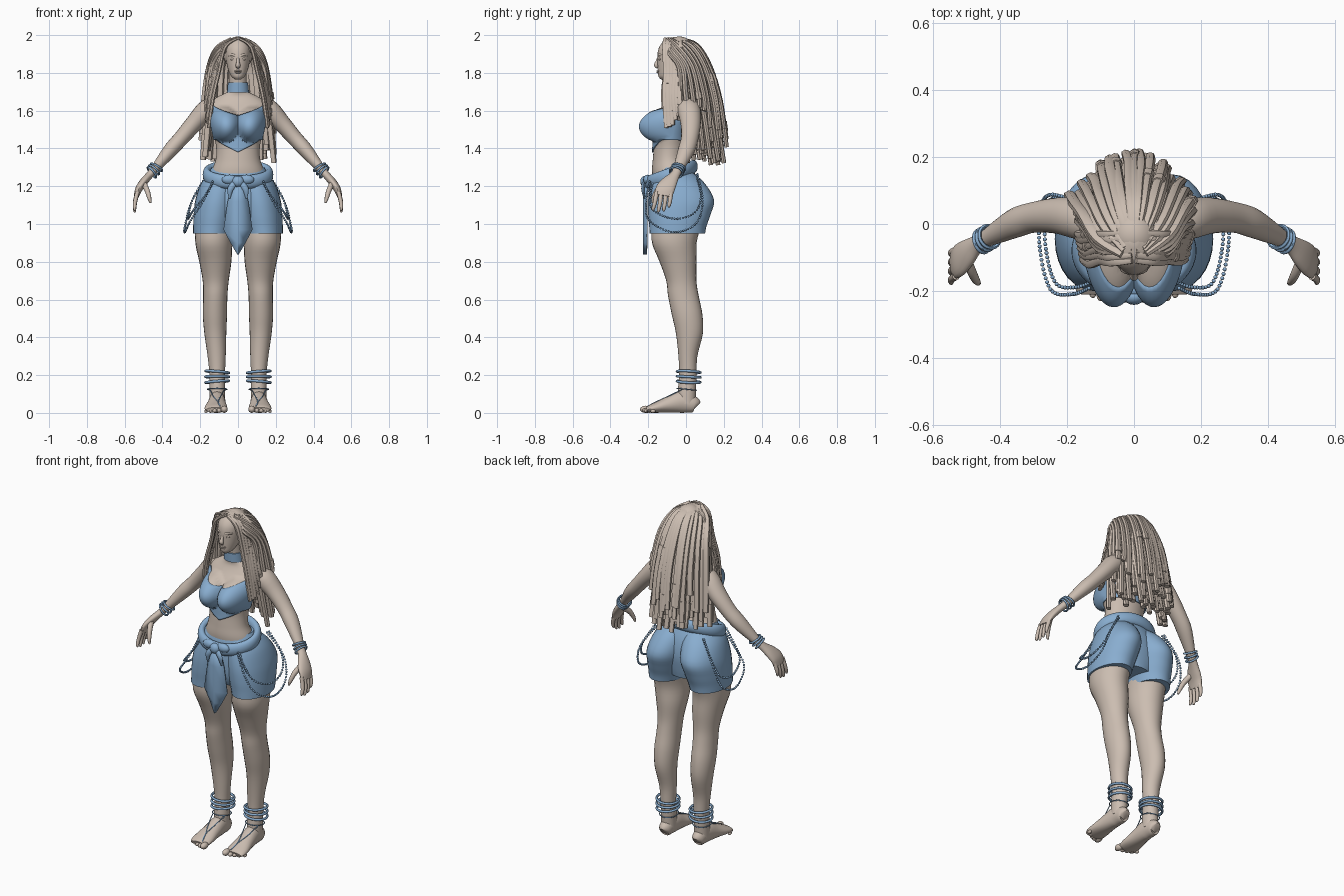
import bpy, bmesh, math, random
from mathutils import Vector, Matrix

random.seed(4)
if "Cube" in bpy.data.objects:
    bpy.data.objects.remove(bpy.data.objects["Cube"], do_unlink=True)
X, Y, Z = Vector((1, 0, 0)), Vector((0, 1, 0)), Vector((0, 0, 1))


def material(name, colour):
    mat = bpy.data.materials.new(name)
    mat.use_nodes = True
    mat.diffuse_color = colour
    mat.node_tree.nodes["Principled BSDF"].inputs["Base Color"].default_value = colour
    return mat


beige = material("warm beige", (0.60, 0.51, 0.44, 1))
blue = material("soft blue", (0.25, 0.42, 0.63, 1))


def finish(bm, name, mat, mirror=False, solid=0.0):
    """Turn a bmesh into a shaded object, optionally mirrored or thickened."""
    bmesh.ops.recalc_face_normals(bm, faces=bm.faces[:])
    mesh = bpy.data.meshes.new(name)
    bm.to_mesh(mesh)
    bm.free()
    mesh.materials.append(mat)
    obj = bpy.data.objects.new(name, mesh)
    bpy.context.collection.objects.link(obj)
    bpy.ops.object.select_all(action='DESELECT')
    obj.select_set(True)
    bpy.context.view_layer.objects.active = obj
    bpy.ops.object.shade_smooth_by_angle(angle=math.radians(45))
    if solid:
        obj.modifiers.new("Solidify", 'SOLIDIFY').thickness = solid
    if mirror:
        obj.modifiers.new("Mirror", 'MIRROR').use_mirror_merge = False


def smooth(keys, steps, closed=False):
    """Catmull-Rom interpolation of equal-length tuples."""
    n, out = len(keys), []
    for i in range(n if closed else n - 1):
        ids = [(i + k) % n if closed else min(max(i + k, 0), n - 1) for k in (-1, 0, 1, 2)]
        for j in range(steps):
            t = j / steps
            out.append([b + 0.5 * t * (c - a + t * (2*a - 5*b + 4*c - d + t * (3*(b - c) + d - a)))
                        for a, b, c, d in zip(*[keys[k] for k in ids])])
    return out if closed else out + [list(keys[-1])]


def sweep(bm, keys, ref=X, sides=16, steps=4, closed=False, flat=False):
    """Skin elliptical rings (x, y, z, radius_a, radius_b) along a path."""
    path = smooth(keys, steps, closed)
    n, rings = len(path), []
    for i, s in enumerate(path):
        c = Vector(s[:3])
        after = path[(i + 1) % n] if closed else path[min(i + 1, n - 1)]
        before = path[i - 1] if closed else path[max(i - 1, 0)]
        tangent = Z if flat else (Vector(after[:3]) - Vector(before[:3])).normalized()
        u = (ref - tangent * ref.dot(tangent)).normalized()
        v = tangent.cross(u)
        rings.append([bm.verts.new(c + u * s[3] * math.cos(a) + v * s[4] * math.sin(a))
                      for a in (math.tau * k / sides for k in range(sides))])
    for i in range(n if closed else n - 1):
        r, q = rings[i], rings[(i + 1) % n]
        for k in range(sides):
            bm.faces.new((r[k - 1], r[k], q[k], q[k - 1]))
    if not closed:
        bm.faces.new(rings[0])
        bm.faces.new(rings[-1])


def ball(bm, centre, size, seg=14):
    bmesh.ops.create_uvsphere(bm, u_segments=seg, v_segments=seg // 2 + 1, radius=1,
                              matrix=Matrix.Translation(centre) @ Matrix.Diagonal((*size, 1)))


def hoop(bm, centre, normal, radius, thick):
    turn = Z.rotation_difference(Vector(normal).normalized())
    pts = [Vector(centre) + turn @ Vector((math.cos(a), math.sin(a), 0)) * radius
           for a in (math.tau * k / 8 for k in range(8))]
    sweep(bm, [(*p, thick, thick) for p in pts], Vector(normal), 8, 3, closed=True)


def part(name, mat, keys, mirror=False, **kw):
    bm = bmesh.new()
    sweep(bm, keys, **kw)
    finish(bm, name, mat, mirror)


def look(table, at):
    """Linear lookup of a row in a sorted table."""
    for lo, hi in zip(table, table[1:]):
        if at <= hi[0]:
            f = max(0, (at - lo[0]) / (hi[0] - lo[0]))
            return [a + (b - a) * f for a, b in zip(lo, hi)][1:]
    return table[-1][1:]


# torso: height, depth centre, half width, half depth
profile = smooth([(1.2, -.07, .16, .10), (1.28, -.08, .14, .1), (1.34, -.09, .118, .086),
                  (1.4, -.085, .115, .086), (1.46, -.08, .125, .088), (1.53, -.065, .14, .09),
                  (1.59, -.045, .15, .085), (1.64, -.025, .148, .068), (1.675, -.02, .105, .054),
                  (1.7, -.03, .056, .045), (1.74, -.04, .047, .043), (1.81, -.05, .045, .043)], 5)


def skin_point(a, z, off):
    cy, rx, ry = look(profile, z)
    x, y = (rx + off) * math.sin(a), cy - (ry + off) * math.cos(a)
    if math.cos(a) > 0:
        d = ((abs(x) - .075) / .082) ** 2 + ((z - 1.53) / .095) ** 2
        y -= .095 * max(0, 1 - d) ** .7
    return Vector((x, y, z))


def shell(bm, low, high, off, rows, cols=72):
    grid = []
    for r in range(rows + 1):
        row = []
        for k in range(cols):
            a = math.tau * k / cols - math.pi
            z0, z1 = look(low, abs(a))[0], look(high, abs(a))[0]
            row.append(bm.verts.new(skin_point(a, z0 + (z1 - z0) * r / rows, off)))
        grid.append(row)
    for r, q in zip(grid, grid[1:]):
        for k in range(cols):
            bm.faces.new((r[k - 1], r[k], q[k], q[k - 1]))


bm = bmesh.new()
shell(bm, [(0, 1.2), (4, 1.2)], [(0, 1.81), (4, 1.81)], 0, 60)
finish(bm, "torso", beige)
bm = bmesh.new()
shell(bm, [(0, 1.38), (1.1, 1.445), (4, 1.44)],
      [(0, 1.575), (.5, 1.6), (1.1, 1.635), (1.6, 1.55), (4, 1.52)], .008, 20)
finish(bm, "cropped_top", blue, solid=.007)
part("choker", blue, [(0, -.036, 1.697, .058, .053), (0, -.043, 1.75, .053, .049)],
     flat=True, sides=24)

# head and face
bm = bmesh.new()
sweep(bm, [(0, -.115, 1.764, .014, .016), (0, -.105, 1.78, .034, .04), (0, -.085, 1.81, .05, .064),
           (0, -.075, 1.85, .06, .076), (0, -.068, 1.9, .066, .083), (0, -.06, 1.94, .064, .08),
           (0, -.055, 1.975, .045, .055), (0, -.05, 1.99, .012, .015)], sides=28, flat=True)
sweep(bm, [(0, -.143, 1.882, .008, .008), (0, -.153, 1.857, .009, .01),
           (0, -.158, 1.84, .013, .012), (0, -.15, 1.828, .01, .006)], sides=10)
for z, w in ((1.81, .02), (1.802, .017)):
    ball(bm, (0, -.146, z), (w, .01, .005))
for side in (-1, 1):
    ball(bm, (side * .027, -.138, 1.873), (.014, .008, .007))
    sweep(bm, [(side * .01, -.147, 1.888, .005, .004), (side * .03, -.143, 1.896, .006, .004),
               (side * .05, -.118, 1.89, .004, .004)], ref=Z, sides=8)
finish(bm, "head", beige)

# arms and hands
bm = bmesh.new()
sweep(bm, [(.1, .005, 1.62, .055, .045), (.16, .015, 1.606, .062, .056), (.23, .025, 1.535, .054, .047),
           (.3, .02, 1.455, .046, .041), (.35, .005, 1.4, .045, .039), (.4, -.02, 1.34, .036, .031),
           (.445, -.045, 1.285, .026, .022), (.47, -.06, 1.257, .027, .02), (.5, -.087, 1.222, .042, .021),
           (.525, -.11, 1.185, .05, .019), (.538, -.118, 1.148, .045, .014)], ref=Y, sides=20)
for i in range(4):
    y, length = -.155 + .025 * i, (.078, .088, .082, .062)[i]
    sweep(bm, [(.532, y, 1.17, .013, .012), (.545, y * 1.06, 1.155 - length * .5, .011, .011),
               (.547, y * 1.12, 1.16 - length, .009, .008), (.543, y * 1.13, 1.15 - length, .004, .004)],
          ref=Y, sides=10)
sweep(bm, [(.5, -.11, 1.215, .016, .018), (.482, -.15, 1.18, .014, .015),
           (.47, -.172, 1.14, .011, .011), (.463, -.178, 1.112, .005, .005)], sides=10)
finish(bm, "arm", beige, mirror=True)

# legs, feet and toes
part("leg", beige, [(.125, -.05, .99, .1, .13), (.128, -.062, .9, .098, .118), (.12, -.042, .8, .085, .098),
                    (.118, -.025, .7, .069, .08), (.12, -.014, .62, .064, .081), (.122, .006, .52, .064, .081),
                    (.12, .018, .42, .058, .071), (.113, .01, .3, .048, .05), (.11, .01, .2, .041, .046),
                    (.11, .005, .12, .042, .048), (.11, .003, .05, .042, .048)],
     mirror=True, flat=True, sides=24)
bm = bmesh.new()
sweep(bm, [(.11, .058, .035, .018, .025), (.11, .045, .042, .035, .042), (.11, -.02, .058, .043, .058),
           (.113, -.09, .044, .05, .044), (.116, -.15, .03, .059, .03), (.118, -.19, .021, .058, .021),
           (.118, -.207, .016, .05, .014)], sides=20)
for i in range(5):
    size = .019 if i == 0 else .0135 - .001 * i
    ball(bm, (.073 + .023 * i + (.004 if i else 0), -.215 + .0025 * i * i, size),
         (size, size * 1.5, size), 12)
finish(bm, "foot", beige, mirror=True)

# shorts: central core plus one rounded lobe for each leg
part("shorts_core", blue, [(0, -.07, 1.3, .138, .1), (0, -.06, 1.22, .183, .13), (0, -.055, 1.13, .2, .142),
                           (0, -.055, 1.05, .19, .135), (0, -.05, .995, .13, .12)], flat=True, sides=32)
part("shorts_leg", blue, [(.065, -.065, 1.285, .07, .085), (.09, -.045, 1.22, .103, .14),
                          (.11, -.026, 1.13, .115, .174), (.122, -.035, 1.05, .113, .165),
                          (.13, -.043, .99, .107, .152), (.135, -.046, .95, .102, .147)],
     mirror=True, flat=True, sides=28)

# scarf belt with a knot, tails and a pointed hanging panel
loop = [(.165 * math.cos(a), -.08 + .12 * math.sin(a)) for a in (math.tau * k / 16 for k in range(16))]
part("scarf_belt", blue, [(x, y, 1.262 + .35 * (y + .08), .036, .022) for x, y in loop],
     ref=Z, closed=True)
bm = bmesh.new()
ball(bm, (0, -.218, 1.225), (.032, .024, .03))
for side in (-1, 1):
    ball(bm, (side * .045, -.205, 1.235), (.042, .022, .026))
    sweep(bm, [(side * .015, -.222, 1.22, .014, .01), (side * .04, -.228, 1.185, .016, .009),
               (side * .045, -.22, 1.135, .004, .004)], sides=8)
finish(bm, "scarf_knot", blue)
bm = bmesh.new()
rows = [[bm.verts.new((side * w, -.212 - (0 if side else .016), z)) for side in (-1, 0, 1)]
        for z, w in ((1.22, .03), (1.12, .055), (.97, .077), (.9, .04), (.838, .003))]
for r, q in zip(rows, rows[1:]):
    for k in (0, 1):
        bm.faces.new((r[k], r[k + 1], q[k + 1], q[k]))
finish(bm, "scarf_panel", blue, solid=.008)

# bead strands draped over each hip
bm = bmesh.new()
outer = [(.13, -.19, 1.235), (.185, -.21, 1.12), (.25, -.195, 1.02), (.282, -.07, .957),
         (.278, .05, 1.0), (.245, .088, 1.12), (.16, .06, 1.27)]
inner = [(x * .94, y * .9, z + .25 * (1.24 - z)) for x, y, z in outer]
for strand in (outer, inner):
    gone = 0
    path = [Vector(p) for p in smooth(strand, 40)]
    for a, b in zip(path, path[1:]):
        gone += (b - a).length
        if gone > .0125:
            gone = 0
            bmesh.ops.create_icosphere(bm, subdivisions=1, radius=.0068, matrix=Matrix.Translation(b))
finish(bm, "hip_beads", blue, mirror=True)

# bracelets, anklets and foot cords
bm = bmesh.new()
for i in range(3):
    hoop(bm, (.432 + .012 * i, -.038 - .007 * i, 1.3 - .013 * i),
         (.6 + .2 * i, -.35, -1 + .1 * i), .035, .0055)
finish(bm, "bracelets", blue, mirror=True)
bm = bmesh.new()
for i in range(3):
    hoop(bm, (.11, .014, .165 + .026 * i), (.08 - .08 * i, .05, 1), .062, .007)
hoop(bm, (.11, .004, .125), (0, .1, 1), .052, .003)
for x in (.072, .148):
    sweep(bm, [(x, -.025, .122, .003, .003), (.5 * x + .056, -.095, .088, .003, .003),
               (.105, -.16, .058, .003, .003), (.094, -.205, .034, .003, .003)], sides=6)
finish(bm, "anklets", blue, mirror=True)

# hair: scalp cap, layered blunt locks and small cuffs
bm = bmesh.new()
ball(bm, (0, -.035, 1.905), (.08, .085, .088), 24)
finish(bm, "hair_cap", beige)


def lock(bm, points, radius, ref):
    scale = (.7, 1, 1.05, 1.1, 1.0)
    keys = [(*p, radius * s, radius * s * .8) for p, s in zip(points, scale)]
    sweep(bm, keys, ref, 7, 4)
    if random.random() < .45:
        path = smooth(keys, 4)
        i = random.randrange(8, 15)
        sweep(bm, [(*s[:3], s[3] * 1.25, s[4] * 1.3) for s in path[i:i + 2]], ref, 7, 1)


def jitter(amount):
    return random.uniform(-amount, amount)


bm = bmesh.new()
for layer, count in enumerate((15, 17, 17, 13)):
    depth = .032 * layer
    for i in range(count):
        s = (2 * i / (count - 1) - 1) + jitter(.04)
        q, shrink = s * s, 1 - depth
        tip = random.uniform(1.36, 1.56) if layer == 0 else random.uniform(1.31, 1.43)
        tip += .06 * q * (layer < 2)
        lock(bm, [(.035 * s, -.09 + .07 * (1 - abs(s)), 1.978 - depth * .4),
                  (.105 * s * shrink, -.04 + .10 * (1 - q) - depth * .5, 1.945 - depth * .3 - .015 * q),
                  (.148 * s * shrink, .13 - .1 * q - depth * .7, 1.83),
                  (.172 * s * shrink + jitter(.006), .18 - .11 * q - depth + jitter(.006), 1.66),
                  (.182 * s + jitter(.008), .185 + .16 * (1.62 - tip) - .12 * q - depth + jitter(.008), tip)],
             random.uniform(.014, .018), X)
finish(bm, "back_locks", beige)
bm = bmesh.new()
for side in (-1, 1):
    for i in range(6):
        y, wide = -.115 + .017 * i, .006 * i
        lock(bm, [(side * .006, y + .005, 1.982), (side * (.068 + wide), y, 1.937),
                  (side * (.1 + wide), y + .005, 1.81), (side * (.132 + wide), y + jitter(.006), 1.67),
                  (side * (.155 + wide * .6), y + .01, 1.48 + .025 * i + jitter(.03))],
             random.uniform(.012, .015), Y)
finish(bm, "front_locks", beige)
